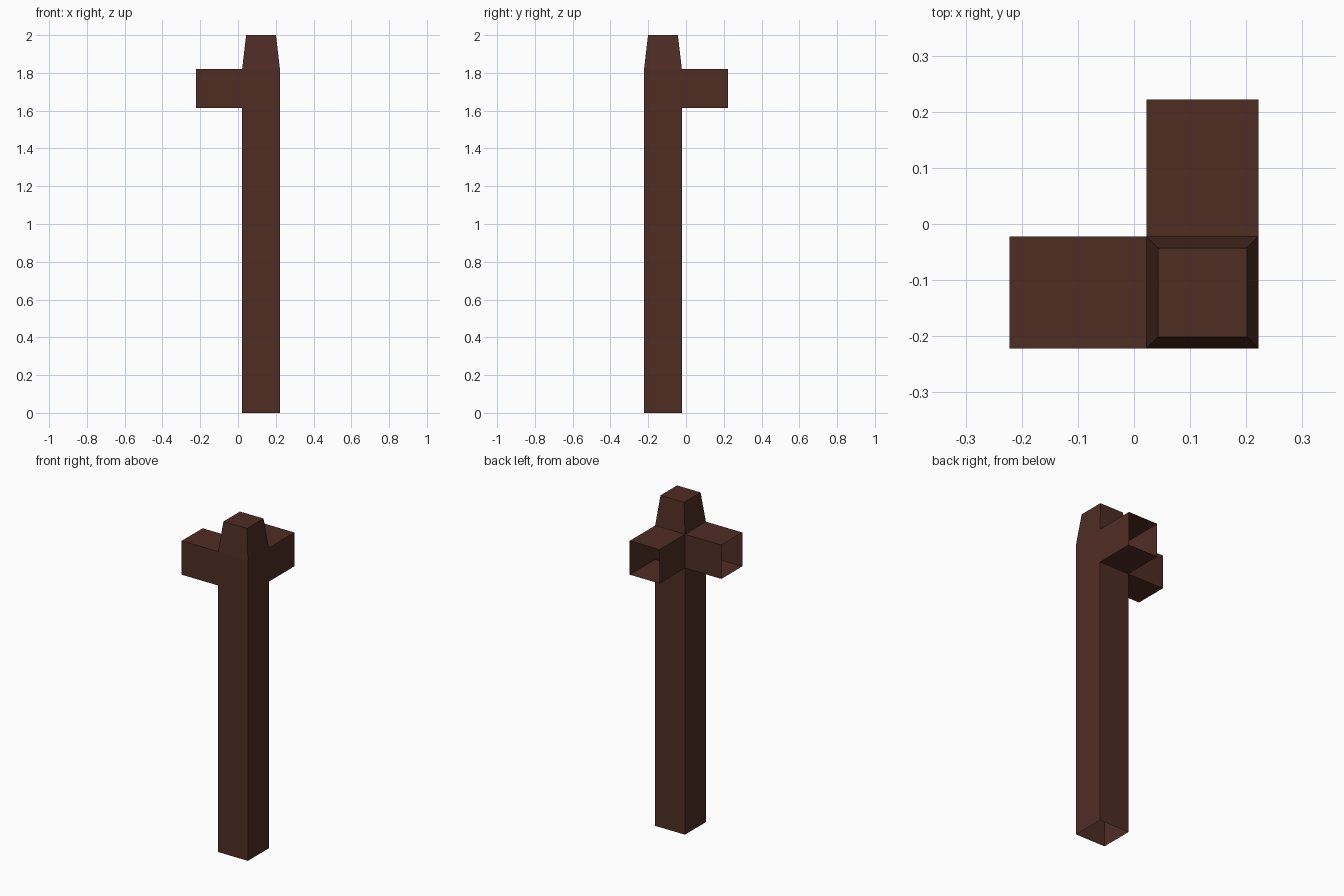
import bpy
from mathutils import Vector

if "Cube" in bpy.data.objects:
    bpy.data.objects.remove(bpy.data.objects["Cube"])

wood = bpy.data.materials.new("dark brown wood")
wood.diffuse_color = (0.078, 0.026, 0.0175, 1)
wood.use_nodes = True
wood.node_tree.nodes["Principled BSDF"].inputs["Base Color"].default_value = wood.diffuse_color

X0, X1 = 0.022, 0.222          # post extent in x (mirrored in y)
Y0, Y1 = -0.222, -0.022
Z_ARM, Z_SHOULDER, Z_TOP = 1.615, 1.82, 2.0
TAPER = 0.021


def tube(name, a, b, sides=(0, 1, 2, 3), cap=False):
    """Hollow shell between two four-point rings, open unless capped."""
    verts = list(a) + list(b)
    faces = [(i, (i + 1) % 4, (i + 1) % 4 + 4, i + 4) for i in sides]
    if cap:
        faces.append((4, 5, 6, 7))
    # turn every face away from the centre of the shell
    centre = sum((Vector(v) for v in verts), Vector()) / 8
    out = []
    for f in faces:
        p = [Vector(verts[i]) for i in f]
        n = (p[1] - p[0]).cross(p[2] - p[0])
        out.append(f if n.dot(sum(p, Vector()) / 4 - centre) > 0 else f[::-1])
    mesh = bpy.data.meshes.new(name)
    mesh.from_pydata(verts, [], out)
    mesh.materials.append(wood)
    obj = bpy.data.objects.new(name, mesh)
    bpy.context.collection.objects.link(obj)
    return obj


def ring_z(z, inset=0.0):
    x0, x1, y0, y1 = X0 + inset, X1 - inset, Y0 + inset, Y1 - inset
    return [(x0, y0, z), (x1, y0, z), (x1, y1, z), (x0, y1, z)]


def ring_x(x):
    return [(x, Y0, Z_ARM), (x, Y1, Z_ARM), (x, Y1, Z_SHOULDER), (x, Y0, Z_SHOULDER)]


def ring_y(y):
    return [(X0, y, Z_ARM), (X1, y, Z_ARM), (X1, y, Z_SHOULDER), (X0, y, Z_SHOULDER)]


# Post: open at the foot, and open where the arms join
tube("post_shaft", ring_z(0), ring_z(Z_ARM))
tube("post_joint", ring_z(Z_ARM), ring_z(Z_SHOULDER), sides=(0, 1))
# Tapered top
tube("post_cap", ring_z(Z_SHOULDER), ring_z(Z_TOP, TAPER), cap=True)
# Two hollow open-ended arms
tube("left_arm", ring_x(X0), ring_x(-0.222))
tube("back_arm", ring_y(Y1), ring_y(0.222))
